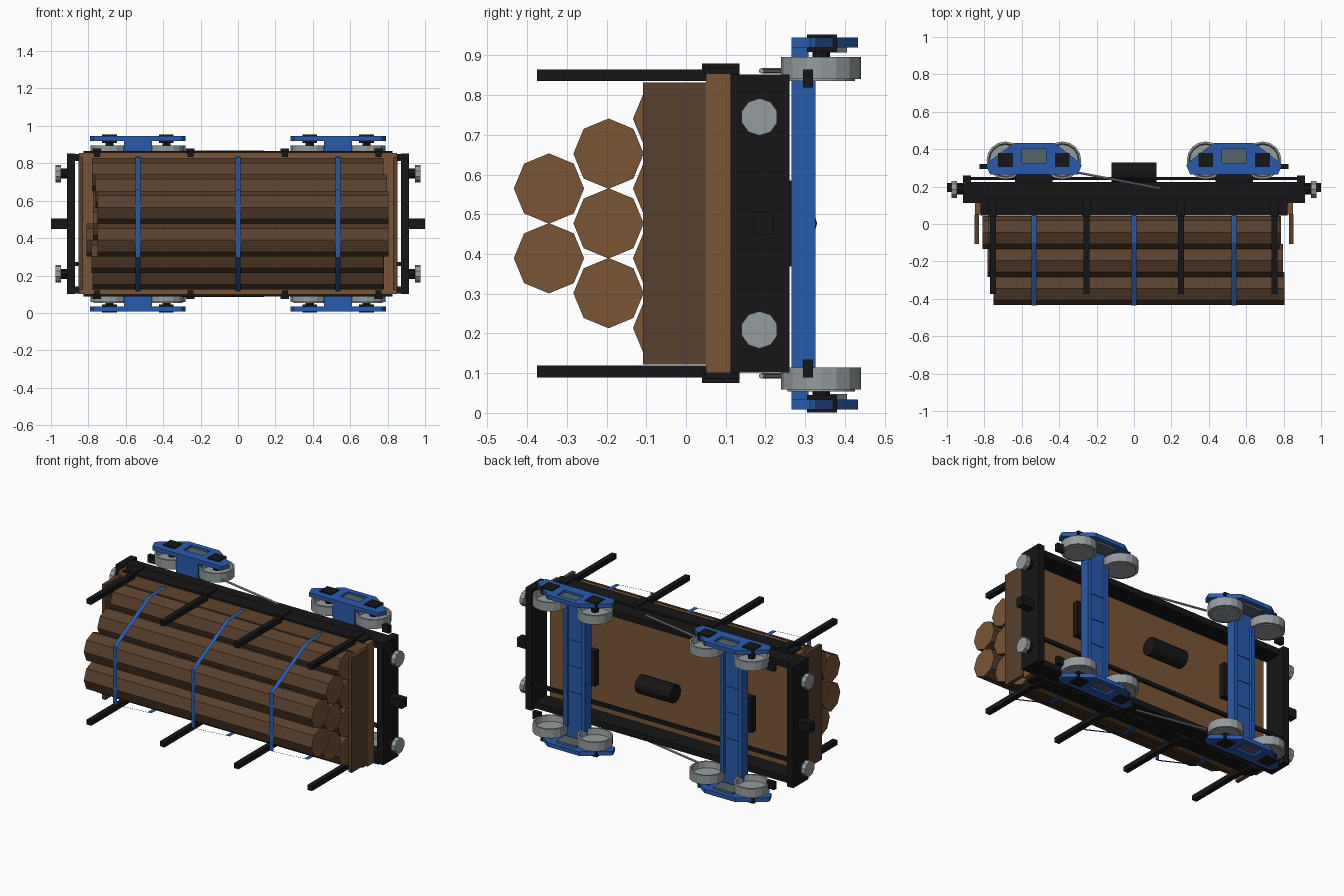
import bpy, bmesh, math, random
from mathutils import Vector, Matrix

if "Cube" in bpy.data.objects:
    bpy.data.objects.remove(bpy.data.objects["Cube"])

random.seed(4)
C = 0.477  # mid-plane of the wagon (it lies on its side: deck faces -y, wheels +y)


def material(name, rgb):
    m = bpy.data.materials.new(name)
    m.diffuse_color = (*rgb, 1)
    m.use_nodes = True
    m.node_tree.nodes["Principled BSDF"].inputs["Base Color"].default_value = m.diffuse_color
    return m


BLACK = material("black_iron", (0.008, 0.008, 0.009))
BLUE = material("blue_paint", (0.022, 0.105, 0.42))
WOOD = material("cut_wood", (0.19, 0.09, 0.035))
BARK = material("bark", (0.10, 0.052, 0.026))
STEEL = material("steel", (0.30, 0.33, 0.34))
DARK = material("spring_steel", (0.09, 0.13, 0.14))


def finish(name, bm, *mats, fix=True):
    if fix:
        bmesh.ops.recalc_face_normals(bm, faces=bm.faces)
    me = bpy.data.meshes.new(name)
    bm.to_mesh(me)
    bm.free()
    for m in mats:
        me.materials.append(m)
    ob = bpy.data.objects.new(name, me)
    bpy.context.collection.objects.link(ob)
    return ob


def box(name, x, y, z, mat):
    """Box from (min, max) ranges."""
    bm = bmesh.new()
    size = [abs(r[1] - r[0]) for r in (x, y, z)]
    mid = [(r[0] + r[1]) / 2 for r in (x, y, z)]
    bmesh.ops.create_cube(bm, size=1, matrix=Matrix.Translation(mid) @ Matrix.Diagonal((*size, 1)))
    return finish(name, bm, mat)


def prism(name, pts, z, mat):
    """Flat x/y outline extruded along z."""
    bm = bmesh.new()
    f = bm.faces.new([bm.verts.new((px, py, z[0])) for px, py in pts])
    r = bmesh.ops.extrude_face_region(bm, geom=[f])
    bmesh.ops.translate(bm, vec=(0, 0, z[1] - z[0]), verts=[v for v in r["geom"] if isinstance(v, bmesh.types.BMVert)])
    return finish(name, bm, mat)


def rod(name, a, b, r, n, mat, end_mat=None):
    """n-sided cylinder between two points, optional second material on the ends."""
    a, b = Vector(a), Vector(b)
    d = b - a
    rot = d.to_track_quat("Z", "Y").to_matrix().to_4x4()
    bm = bmesh.new()
    bmesh.ops.create_cone(bm, cap_ends=True, segments=n, radius1=r, radius2=r, depth=d.length,
                          matrix=Matrix.Translation((a + b) / 2) @ rot)
    if end_mat:
        for f in bm.faces:
            f.material_index = int(len(f.verts) == n)
        # both log ends show cut wood
        if n == 4:
            bm.faces.ensure_lookup_table()
        return finish(name, bm, mat, end_mat)
    return finish(name, bm, mat)


def wheel(name, x, y, z):
    """Dished wheel turned about a z axis, dish opening upwards (z is its mid height)."""
    prof = [(0, -.032), (.085, -.032), (.085, -.027), (.101, -.027), (.101, .028), (.09, .028), (.085, -.008), (0, -.008)]
    bm = bmesh.new()
    vs = [bm.verts.new((r, 0, h)) for r, h in prof]
    es = [bm.edges.new(p) for p in zip(vs, vs[1:])]
    bmesh.ops.spin(bm, geom=vs + es, cent=(0, 0, 0), axis=(0, 0, 1), angle=math.tau, steps=16, use_duplicate=False)
    bmesh.ops.remove_doubles(bm, verts=bm.verts, dist=1e-4)
    bmesh.ops.translate(bm, vec=(x, y, z), verts=bm.verts)
    return finish(name, bm, STEEL)


def zr(s, a, b):
    """z range at offsets a..b from the mid-plane, on side s."""
    return tuple(sorted((C + s * a, C + s * b)))


# Deck planks
N = 16
for i in range(N):
    x0 = -0.85 + i * 1.7 / N
    box("deck_plank", (x0, x0 + 1.7 / N), (0.05, 0.112), zr(1, -0.377, 0.377), WOOD)

# End boards, headstocks, couplers and buffers
for e in (-1, 1):
    def xr(a, b):
        return tuple(sorted((e * a, e * b)))
    box("end_board", xr(.83, .852), (-.108, .05), zr(1, -.355, .355), BARK)
    box("headstock", xr(.872, .914), (.112, .26), zr(1, -.375, .375), BLACK)
    box("coupler", xr(.914, 1.0), (.17, .22), zr(1, -.028, .028), BLACK)
    for s in (-1, 1):
        z = C + s * .268
        rod("buffer_stem", (e * .914, .185, z), (e * .95, .185, z), .027, 8, BLACK)
        rod("buffer_head", (e * .947, .185, z), (e * .975, .185, z), .047, 10, STEEL)

# Brake pipe under the floor, lower side only
box("brake_pipe", (-.9, .9), (.235, .252), zr(-1, .205, .227), BLACK)

# Side sills, edge strips and stakes
for s in (-1, 1):
    box("side_sill", (-.9, .9), (.112, .225), zr(s, .335, .373), BLACK)
    box("edge_strip", (-.82, .82), (.045, .135), zr(s, .377, .39), BLACK)
    for x in (-.755, -.255, .25, .752):
        box("stake", (x - .016, x + .016), (-.375, .12), zr(s, .358, .388), BLACK)
        box("stake_bracket", (x - .022, x + .022), (.04, .135), zr(s, .375, .402), BLACK)
    # Brake pull rod
    rod("brake_rod", (-.30, .275, C + s * .384), (.14, .19, C + s * .384), .007, 6, STEEL)

# Air reservoir under the floor
rod("air_reservoir", (-.12, .275, C), (.12, .275, C), .055, 12, BLACK)

# Bogies
for bx in (-.535, .535):
    box("bogie_pivot", (bx - .1, bx + .1), (.225, .265), zr(1, -.108, .108), BLACK)
    box("bolster", (bx - .075, bx + .075), (.265, .308), zr(1, -.447, .447), BLUE)
    for s in (-1, 1):
        box("bolster_flange", (bx + s * .05, bx + s * .075), (.3, .326), zr(s, -.37, .37), BLUE)
    for h in (-.16, 0, .16):
        box("bolster_rib", (bx - .051, bx + .051), (.3, .313), zr(1, h - .004, h + .004), BLUE)
    outer = math.copysign(1, bx)
    for s in (-1, 1):
        # Side frame around an open spring window
        zs = zr(s, .443, .468)
        prism("frame_bottom", [(bx + a, b) for a, b in
              ((-.235, .265), (.235, .265), (.255, .312), (.25, .325), (-.25, .325), (-.255, .312))], zs, BLUE)
        prism("frame_top", [(bx + a, b) for a, b in ((-.152, .4), (.152, .4), (.106, .433), (-.106, .433))], zs, BLUE)
        for d in (-1, 1):
            prism("frame_post", [(bx + d * a, b) for a, b in
                  ((.065, .325), (.25, .325), (.152, .4), (.065, .4))], zs, BLUE)
            wx = bx + d * .152
            wheel("wheel", wx, .34, C + s * .391)
            box("axle_box", (wx - .039, wx + .039), (.305, .38), zr(s, .432, .476), BLACK)
            rod("axle_stub", (wx, .34, C + s * .40), (wx, .34, C + s * .44), .022, 8, BLACK)
        box("spring_pack", (bx - .066, bx + .066), (.32, .405), zr(s, .43, .455), DARK)
        box("brake_shoe", tuple(sorted((bx + outer * .24, bx + outer * .29))), (.295, .32), zr(s, .342, .388), BLACK)

# Log stack: 4, 3 and 2 logs
for count, y in ((4, -.045), (3, -.195), (2, -.345)):
    for i in range(count):
        z = C + (i - (count - 1) / 2) * .1755
        off = random.uniform(-.01, .015)
        x0, x1 = -.775 + off, .785 + off
        if count == 2:
            x0, x1 = -.75, .805
        elif count == 4 and i == 1:
            x0 = -.81
        rod("log", (x0, y, z), (x1, y, z), .0885, 8, BARK, WOOD)

# Flat straps over the load
path = [(.363, .05), (.357, -.10), (.18, -.436), (-.18, -.436), (-.357, -.10), (-.363, .05)]
for x in (-.535, 0, .535):
    bm = bmesh.new()
    rows = [[bm.verts.new((x + d * .013, y, C + w)) for d in (-1, 1)] for w, y in path]
    for p, q in zip(rows, rows[1:]):
        bm.faces.new((p[0], q[0], q[1], p[1]))
    finish("load_strap", bm, BLUE, fix=False)
